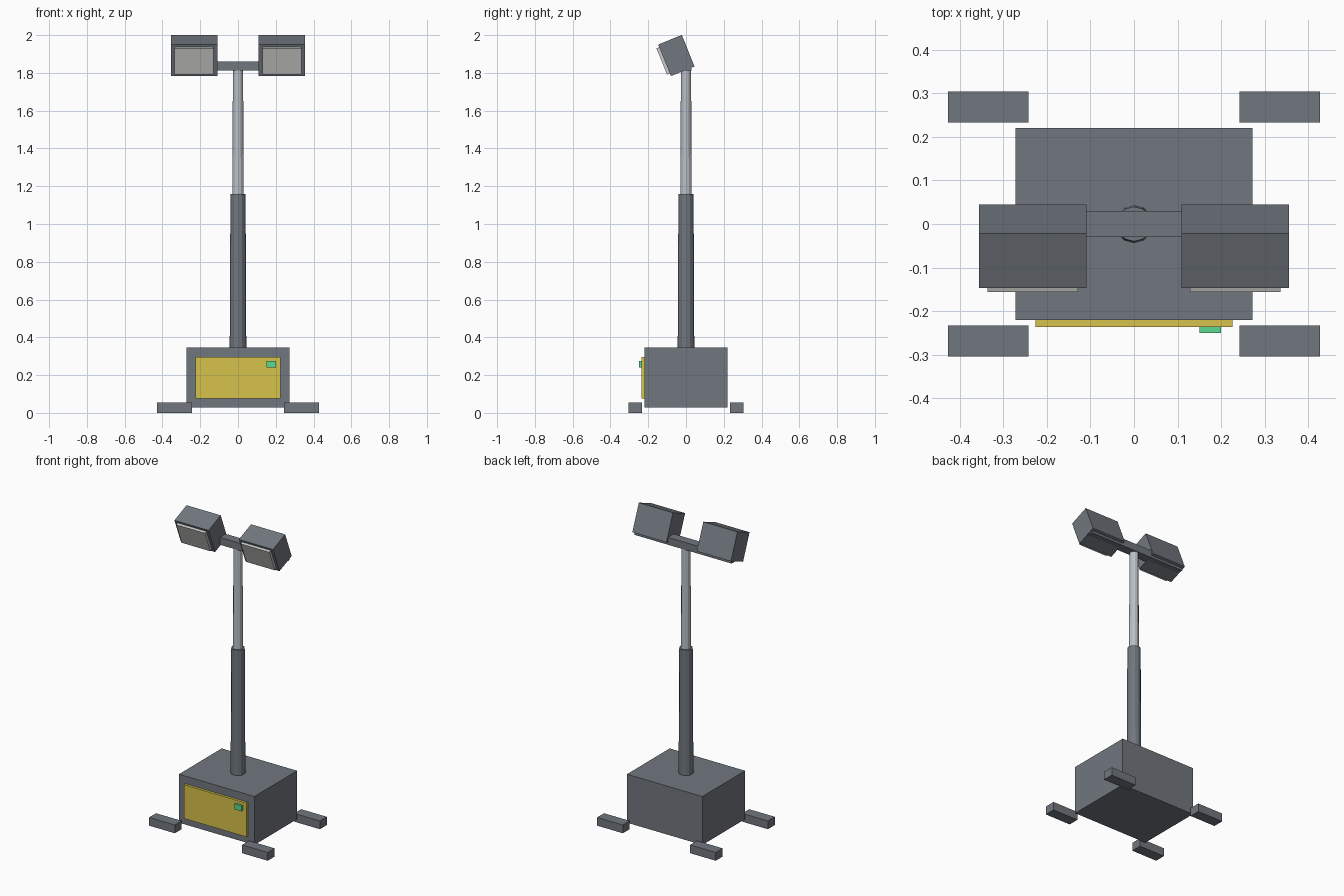
import bpy
from math import radians
from mathutils import Matrix, Vector

if "Cube" in bpy.data.objects:
    bpy.data.objects.remove(bpy.data.objects["Cube"])


def material(name, r, g, b):
    m = bpy.data.materials.new(name)
    m.use_nodes = True
    m.diffuse_color = (r, g, b, 1)
    m.node_tree.nodes["Principled BSDF"].inputs["Base Color"].default_value = (r, g, b, 1)
    return m


DARK = material("dark grey", 0.165, 0.185, 0.212)
STEEL = material("light steel", 0.49, 0.52, 0.57)
LENS = material("pale lens", 0.60, 0.60, 0.585)
YELLOW = material("panel yellow", 0.67, 0.54, 0.07)
GREEN = material("button green", 0.10, 0.70, 0.27)


def finish(name, mat):
    obj = bpy.context.object
    obj.name = name
    obj.data.materials.append(mat)
    return obj


def box(name, mat, centre, size, tilt=0):
    bpy.ops.mesh.primitive_cube_add(size=1)
    obj = finish(name, mat)
    obj.data.transform(Matrix.Diagonal((*size, 1)))
    obj.location = centre
    obj.rotation_euler.x = radians(tilt)
    return obj


def tube(name, mat, r_low, r_high, z_low, z_high):
    bpy.ops.mesh.primitive_cone_add(vertices=12, radius1=r_low, radius2=r_high,
                                    depth=z_high - z_low,
                                    location=(0, 0, (z_low + z_high) / 2))
    return finish(name, mat)


# Base cabinet with service panel and button
box("cabinet", DARK, (0, 0, 0.187), (0.544, 0.44, 0.316))
box("service_panel", YELLOW, (0, -0.226, 0.185), (0.452, 0.02, 0.22))
box("start_button", GREEN, (0.175, -0.24, 0.258), (0.05, 0.02, 0.036))

# Stabiliser feet at the four corners
for side, x in (("left", 1), ("right", -1)):
    for end, y in (("front", -1), ("back", 1)):
        box(f"{end}_{side}_foot", DARK, (x * 0.335, y * 0.269, 0.027), (0.185, 0.071, 0.054))

# Telescopic mast and crossbar
tube("lower_mast", DARK, 0.044, 0.040, 0.34, 1.16)
tube("upper_mast", STEEL, 0.030, 0.027, 1.15, 1.83)
box("crossbar", DARK, (0, 0, 1.836), (0.70, 0.06, 0.048))

# Floodlights tipped towards the ground, each with a raised lens
TILT = 22
head = Vector((0, -0.051, 1.892))
forward = Matrix.Rotation(radians(TILT), 3, "X") @ Vector((0, -1, 0))
for side, x in (("left", 1), ("right", -1)):
    offset = Vector((x * 0.2325, 0, 0))
    box(f"{side}_lamp", DARK, head + offset, (0.246, 0.135, 0.18), TILT)
    box(f"{side}_lens", LENS, head + offset + forward * 0.0725, (0.207, 0.022, 0.15), TILT)
